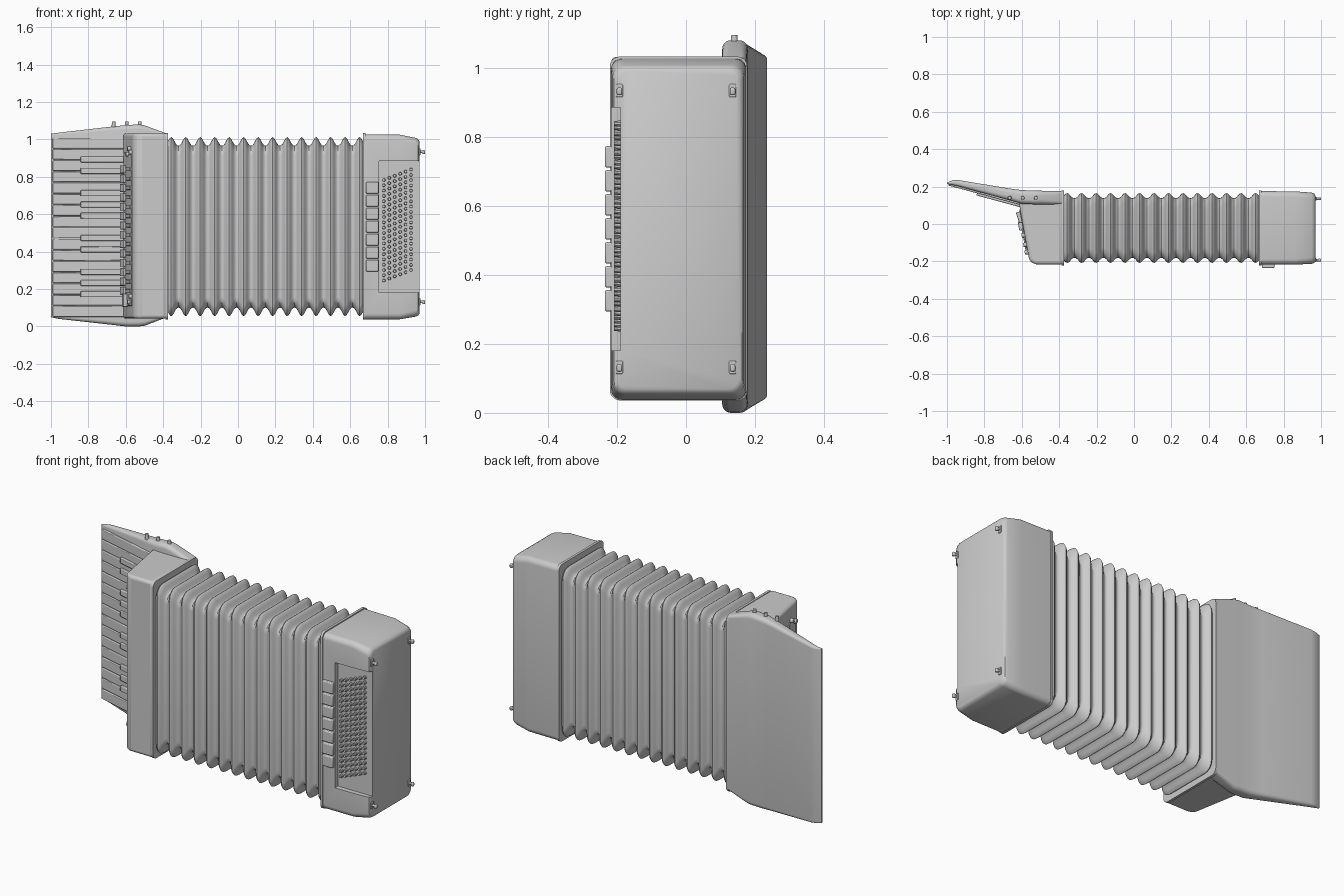
import bpy, bmesh, math
from mathutils import Vector

old = bpy.data.objects.get("Cube")
if old:
    bpy.data.objects.remove(old, do_unlink=True)

grey = bpy.data.materials.new("plain grey")
grey.use_nodes = True
grey.diffuse_color = (0.6, 0.6, 0.6, 1)
grey.node_tree.nodes["Principled BSDF"].inputs["Base Color"].default_value = (0.6, 0.6, 0.6, 1)
parts = []


def finish(bm, name, bevel=0, segments=2):
    bmesh.ops.recalc_face_normals(bm, faces=bm.faces)
    mesh = bpy.data.meshes.new(name)
    bm.to_mesh(mesh)
    bm.free()
    mesh.materials.append(grey)
    obj = bpy.data.objects.new(name, mesh)
    bpy.context.collection.objects.link(obj)
    if bevel:
        mod = obj.modifiers.new("Bevel", "BEVEL")
        mod.width, mod.segments = bevel, segments
    parts.append(obj)
    return obj


def box(name, centre, size, angle=0, bevel=0.003):
    bm = bmesh.new()
    bmesh.ops.create_cube(bm, size=1)
    bmesh.ops.scale(bm, vec=size, verts=bm.verts)
    obj = finish(bm, name, bevel)
    obj.location = centre
    obj.rotation_euler.z = angle
    return obj


def peg(name, centre, direction, radius, length, tip=0.8, sides=12):
    bm = bmesh.new()
    bmesh.ops.create_cone(bm, cap_ends=True, segments=sides, radius1=radius,
                          radius2=radius * tip, depth=length)
    obj = finish(bm, name)
    obj.location = centre
    obj.rotation_euler = Vector(direction).to_track_quat("Z", "Y").to_euler()
    return obj


def loft(name, stations, corner_steps=5):
    """Skin rounded rectangles (x, y0, y1, z0, z1, radius) along x."""
    bm = bmesh.new()
    rings = []
    for x, y0, y1, z0, z1, r in stations:
        ring = []
        for i, (cy, cz) in enumerate([(y1 - r, z1 - r), (y0 + r, z1 - r),
                                      (y0 + r, z0 + r), (y1 - r, z0 + r)]):
            for s in range(corner_steps + 1):
                a = (i + s / corner_steps) * math.pi / 2
                ring.append(bm.verts.new((x, cy + r * math.cos(a), cz + r * math.sin(a))))
        rings.append(ring)
    n = len(rings[0])
    for a, b in zip(rings, rings[1:]):
        for i in range(n):
            j = (i + 1) % n
            bm.faces.new((a[i], a[j], b[j], b[i]))
    bm.faces.new(rings[0])
    bm.faces.new(rings[-1])
    return finish(bm, name)


def prism(name, outline, z0, z1, bevel):
    bm = bmesh.new()
    base = bm.faces.new([bm.verts.new((x, y, z0)) for x, y in outline])
    top = bmesh.ops.extrude_face_region(bm, geom=[base])["geom"]
    bmesh.ops.translate(bm, vec=(0, 0, z1 - z0),
                        verts=[v for v in top if isinstance(v, bmesh.types.BMVert)])
    return finish(bm, name, bevel, 3)


# Bellows: fourteen rounded folds
folds, steps, pitch = 14, 10, 0.0775
stations = []
for i in range(-3, (folds - 1) * steps + 4):
    dip = 1 - (0.5 + 0.5 * math.cos(2 * math.pi * i / steps)) ** 1.2
    dy, dz = 0.027 * dip, 0.046 * dip
    stations.append((-0.357 + pitch * i / steps, -0.208 + dy, 0.165 - dy,
                     0.055 + dz, 1.012 - dz, 0.055))
loft("bellows", stations)

# Bellows frames
for name, x in (("keyboard_side_frame", -0.381), ("bass_side_frame", 0.674)):
    loft(name, [(x - 0.007, -0.221, 0.178, 0.036, 1.033, 0.03),
                (x + 0.007, -0.221, 0.178, 0.036, 1.033, 0.03)])

# Keyboard side casing with slanted grille side
prism("keyboard_casing", [(-0.38, -0.217), (-0.53, -0.217), (-0.56, -0.195),
                          (-0.615, 0.11), (-0.60, 0.15), (-0.38, 0.165)], 0.042, 1.032, 0.016)

# Keyboard back plate
loft("keyboard_plate", [
    (-0.378, 0.105, 0.175, 0.05, 1.03, 0.015),
    (-0.50, 0.105, 0.178, 0.003, 1.075, 0.025),
    (-0.53, 0.105, 0.179, 0.0, 1.08, 0.025),
    (-0.60, 0.108, 0.181, 0.0, 1.076, 0.025),
    (-0.66, 0.125, 0.189, 0.007, 1.07, 0.022),
    (-0.94, 0.202, 0.235, 0.038, 1.038, 0.014),
    (-0.97, 0.209, 0.234, 0.042, 1.034, 0.012),
    (-1.0, 0.214, 0.222, 0.05, 1.03, 0.003)])

# Piano keys on the tilted plate
slope = math.atan(-0.27)


def key(name, x0, x1, z, height, lift, thick):
    x = (x0 + x1) / 2
    y = 0.11 + 0.27 * (-0.63 - x) - lift + thick / 2
    box(name, (x, y, z), ((x1 - x0) / math.cos(slope), thick, height), slope, 0.004)


for k in range(16):
    key("white_key", -0.99, -0.60, 0.08 + 0.06 * k, 0.057, 0.002, 0.014)
for k in (2, 3, 4, 6, 7, 9, 10, 11, 13, 14):
    key("black_key", -0.84, -0.60, 0.052 + 0.06 * k, 0.032, 0.014, 0.02)

# Register switches, grille strip and knobs on the slanted side
side = math.atan2(0.305, -0.055)
box("grille_strip", (-0.586, -0.04, 0.52), (0.24, 0.012, 0.82), side)
for k in range(14):
    z = 0.19 + 0.05 * k
    box("register_switch", (-0.612, 0.035, z), (0.06, 0.022, 0.042), side + 0.15)
    box("grille_bar", (-0.582, -0.085, z), (0.13, 0.016, 0.02), side)
for y, z in ((-0.06, 0.92), (-0.11, 0.95), (-0.15, 0.93), (-0.11, 0.13), (-0.15, 0.16)):
    peg("casing_knob", (-0.588 + 0.18 * (-0.05 - y), y, z), (-1, -0.18, 0), 0.014, 0.03)
box("casing_switch", (-0.605, -0.01, 0.14), (0.05, 0.025, 0.07), side)

# Knobs on top of the plate
for x in (-0.665, -0.595, -0.525):
    peg("top_knob", (x, 0.14, 1.08), (0, 0, 1), 0.011, 0.03)

# Bass casing with a recess for the buttons
bass = loft("bass_casing", [
    (0.675, -0.217, 0.176, 0.038, 1.027, 0.03),
    (0.865, -0.217, 0.174, 0.038, 1.025, 0.03),
    (0.95, -0.213, 0.168, 0.052, 1.008, 0.035),
    (0.963, -0.209, 0.163, 0.058, 1.001, 0.035),
    (0.97, -0.198, 0.152, 0.069, 0.99, 0.03)])
cutter = box("recess_cutter", (0.905, -0.245, 0.533), (0.3, 0.11, 0.705), 0, 0)
cutter.hide_render = True
mod = bass.modifiers.new("Recess", "BOOLEAN")
mod.operation, mod.object, mod.solver = "DIFFERENCE", cutter, "EXACT"
bpy.context.view_layer.objects.active = bass
bpy.ops.object.modifier_apply(modifier=mod.name)
parts.remove(cutter)
bpy.data.objects.remove(cutter, do_unlink=True)

# Bass buttons in six slanted columns
for col in range(6):
    for row in range(20):
        peg("bass_button", (0.78 + 0.029 * col, -0.197, 0.245 + 0.0112 * col + 0.0283 * row),
            (0, -1, 0), 0.0095, 0.022, 0.75, 10)

# Bass register keys
for k in range(7):
    box("bass_register", (0.718, -0.222, 0.325 + 0.0695 * k), (0.066, 0.026, 0.062), 0, 0.005)

# Strap studs on the bass end
for y in (-0.193, 0.135):
    for z in (0.132, 0.934):
        box("stud_base", (0.968, y, z), (0.014, 0.02, 0.038))
        peg("stud_neck", (0.98, y, z), (1, 0, 0), 0.007, 0.025, 1)
        box("stud_head", (0.992, y, z - 0.002), (0.016, 0.016, 0.022), 0, 0.005)

# Smooth curved surfaces while keeping edges crisp
bpy.ops.object.select_all(action="DESELECT")
for obj in parts:
    obj.select_set(True)
bpy.context.view_layer.objects.active = parts[0]
bpy.ops.object.shade_smooth_by_angle(angle=math.radians(35))
